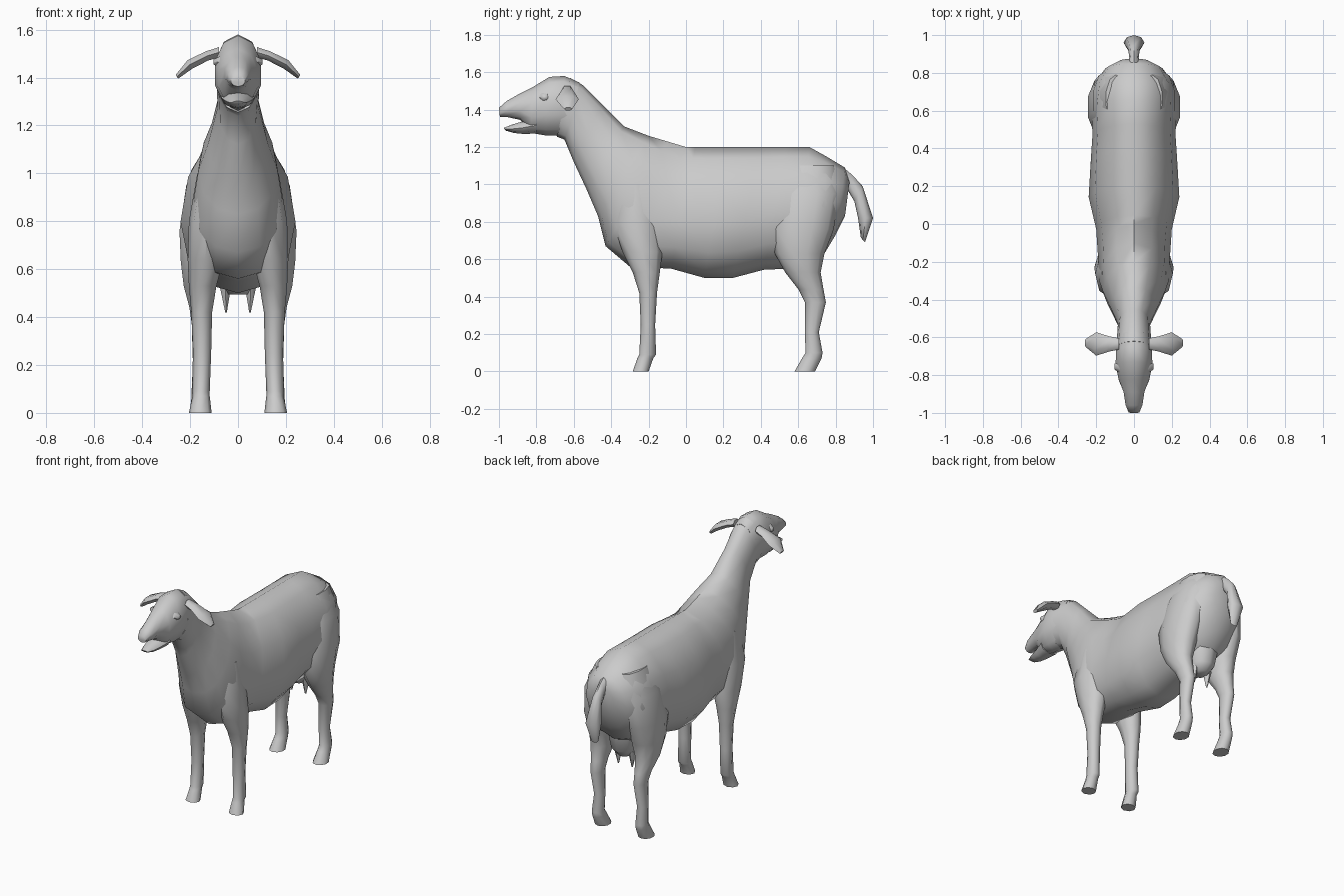
import bpy, bmesh, math
from mathutils import Vector

wool = bpy.data.materials.new("plain grey")
wool.diffuse_color = (0.6, 0.6, 0.6, 1)


def loft(name, rings, sides=10, mirror=False, angle=60):
    """Skin closed rings; each ring is (centre, half axis u, half axis v, shift of the widest line along u)."""
    bm = bmesh.new()
    loops = []
    for c, u, v, k in rings:
        c, u, v = Vector(c), Vector(u), Vector(v)
        loop = []
        for i in range(sides):
            a = 2 * math.pi * i / sides
            ca, sa = math.cos(a), math.sin(a)
            loop.append(bm.verts.new(c + u * (ca + k * (1 - ca * ca)) + v * sa))
        loops.append(loop)
    for a, b in zip(loops, loops[1:]):
        for i in range(sides):
            j = (i + 1) % sides
            bm.faces.new((a[i], a[j], b[j], b[i]))
    bm.faces.new(loops[0][::-1])
    bm.faces.new(loops[-1])
    bmesh.ops.recalc_face_normals(bm, faces=bm.faces)
    me = bpy.data.meshes.new(name)
    bm.to_mesh(me)
    bm.free()
    me.materials.append(wool)
    ob = bpy.data.objects.new(name, me)
    bpy.context.collection.objects.link(ob)
    if mirror:
        ob.modifiers.new("mirror", "MIRROR").use_bisect_axis[0] = False
    bpy.ops.object.select_all(action="DESELECT")
    ob.select_set(True)
    bpy.context.view_layer.objects.active = ob
    bpy.ops.object.shade_smooth_by_angle(angle=math.radians(angle))
    return ob


def spine(y1, z1, y0, z0, w, k=0.0):
    """Ring on the centre plane from its top point, bottom point and half width."""
    top, bot = Vector((0, y1, z1)), Vector((0, y0, z0))
    return (top + bot) / 2, (top - bot) / 2, (w, 0, 0), k


def slab(z, y0, y1, x0, x1, dz=0.0):
    """Level ring from its y and x ranges."""
    return ((x0 + x1) / 2, (y0 + y1) / 2, z), (0, (y1 - y0) / 2, dz), ((x1 - x0) / 2, 0, 0), 0


# Neck, trunk and rump
loft("body", [
    spine(-.62, 1.57, -.69, 1.255, .095),
    spine(-.55, 1.53, -.65, 1.24, .09),
    spine(-.45, 1.43, -.60, 1.12, .085),
    spine(-.33, 1.31, -.53, .97, .125, -.1),
    spine(-.20, 1.26, -.47, .83, .165, -.15),
    spine(-.10, 1.23, -.43, .67, .185, -.2),
    spine(0, 1.20, -.30, .56, .19, -.2),
    spine(.05, 1.20, -.08, .55, .20, -.2),
    spine(.2, 1.20, .1, .50, .24, -.15),
    spine(.4, 1.20, .25, .50, .23, -.12),
    spine(.53, 1.20, .42, .545, .22, -.1),
    spine(.66, 1.20, .60, .55, .225, -.1),
    spine(.75, 1.15, .74, .63, .21),
    spine(.85, 1.09, .80, .73, .15),
    spine(.875, 1.02, .85, .83, .08),
], 12)

# Skull and upper muzzle
loft("head", [
    spine(-.57, 1.545, -.63, 1.27, .085),
    spine(-.65, 1.58, -.68, 1.26, .10),
    spine(-.73, 1.575, -.75, 1.262, .102),
    spine(-.82, 1.52, -.83, 1.275, .085),
    spine(-.89, 1.485, -.885, 1.345, .058),
    spine(-.96, 1.445, -.955, 1.36, .047),
    spine(-1.0, 1.41, -.995, 1.362, .03),
], 10)

# Lower jaw
loft("lower_jaw", [
    spine(-.80, 1.36, -.80, 1.272, .07),
    spine(-.88, 1.335, -.87, 1.27, .052),
    spine(-.93, 1.32, -.92, 1.275, .042),
    spine(-.975, 1.302, -.965, 1.288, .025),
], 8)

# Ears
loft("ears", [
    ((.08, -.635, 1.505), (0, .03, 0), (0, 0, .025), 0),
    ((.13, -.635, 1.49), (0, .04, 0), (.006, 0, .022), 0),
    ((.20, -.635, 1.455), (0, .062, 0), (.012, 0, .02), 0),
    ((.255, -.63, 1.403), (0, .022, 0), (.006, 0, .009), 0),
], 6, True)

# Eyelids
loft("eyes", [
    ((.075, -.755, 1.465), (0, .035, 0), (0, 0, .028), 0),
    ((.103, -.755, 1.465), (0, .015, 0), (0, 0, .012), 0),
], 6, True)

# Front legs with shoulder and hoof
loft("front_legs", [
    slab(0, -.285, -.20, .11, .205),
    slab(.07, -.26, -.175, .118, .19),
    slab(.09, -.25, -.16, .118, .192),
    slab(.25, -.242, -.165, .112, .188),
    slab(.42, -.25, -.155, .108, .195),
    slab(.53, -.285, -.14, .09, .205),
    slab(.64, -.34, -.125, .06, .21),
    slab(.80, -.39, -.14, .06, .205),
    slab(1.0, -.36, -.16, .06, .17),
], 8, True)

# Hind legs with haunch, hock and hoof
loft("hind_legs", [
    slab(0, .58, .69, .11, .205),
    slab(.07, .62, .725, .12, .195),
    slab(.10, .64, .73, .122, .195),
    slab(.21, .635, .71, .122, .19),
    slab(.37, .635, .748, .118, .195),
    slab(.44, .60, .735, .112, .205),
    slab(.53, .53, .72, .095, .23),
    slab(.63, .475, .74, .07, .243),
    slab(.76, .45, .79, .06, .249),
    slab(.95, .48, .82, .05, .22),
    slab(1.10, .54, .79, .04, .15),
], 10, True)

# Tail
loft("tail", [
    spine(.83, 1.10, .84, .98, .03),
    spine(.89, 1.05, .87, .96, .025),
    spine(.945, .99, .90, .91, .03),
    spine(1.0, .82, .92, .82, .055),
    spine(.957, .69, .935, .715, .025),
], 8)

# Udder and teats
loft("udder", [
    slab(.64, .52, .74, -.10, .10),
    slab(.54, .54, .72, -.08, .08),
    slab(.495, .58, .68, -.045, .045),
], 8)
loft("teats", [
    slab(.53, .60, .66, .025, .08),
    slab(.42, .626, .634, .046, .054),
], 6, True)
